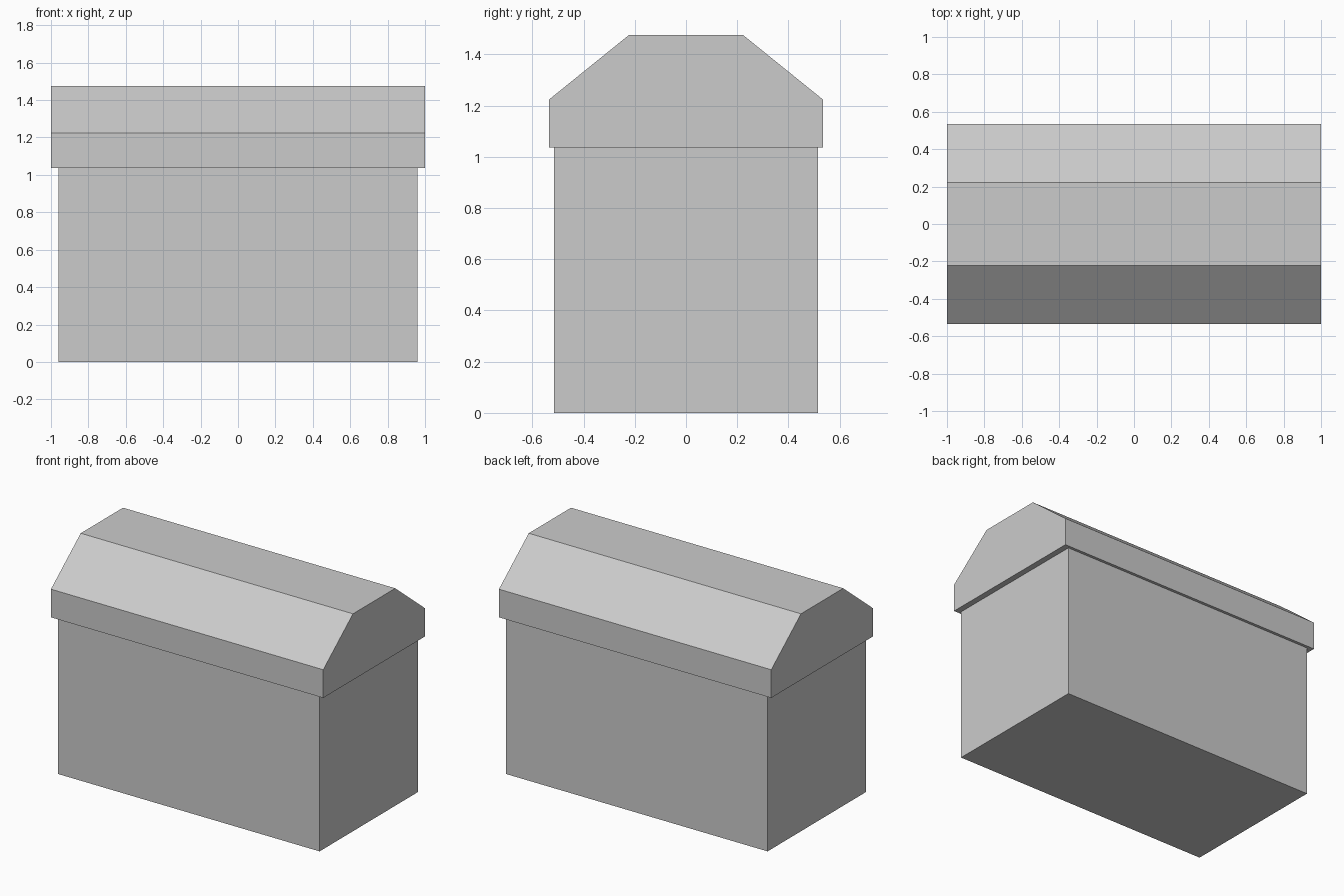
import bpy
import bmesh

if "Cube" in bpy.data.objects:
    bpy.data.objects.remove(bpy.data.objects["Cube"])


def extrude_along_x(name, profile, half_length):
    """Closed (y, z) profile extruded symmetrically along x."""
    bm = bmesh.new()
    face = bm.faces.new([bm.verts.new((-half_length, y, z)) for y, z in profile])
    result = bmesh.ops.extrude_face_region(bm, geom=[face], use_keep_orig=True)
    moved = [v for v in result["geom"] if isinstance(v, bmesh.types.BMVert)]
    bmesh.ops.translate(bm, verts=moved, vec=(2 * half_length, 0, 0))
    bmesh.ops.recalc_face_normals(bm, faces=bm.faces)
    mesh = bpy.data.meshes.new(name)
    bm.to_mesh(mesh)
    bm.free()
    obj = bpy.data.objects.new(name, mesh)
    bpy.context.collection.objects.link(obj)
    return obj


def mirrored(half):
    """Complete a bottom-to-top half profile across y = 0."""
    return half + [(-y, z) for y, z in reversed(half)]


SEAM = 1.037

# Chest body
extrude_along_x("chest_body", mirrored([(0.515, 0), (0.515, SEAM)]), 0.96)

# Overhanging lid with sloped sides and flat top
extrude_along_x("chest_lid", mirrored([(0.534, SEAM), (0.534, 1.224), (0.222, 1.476)]), 1.0)
